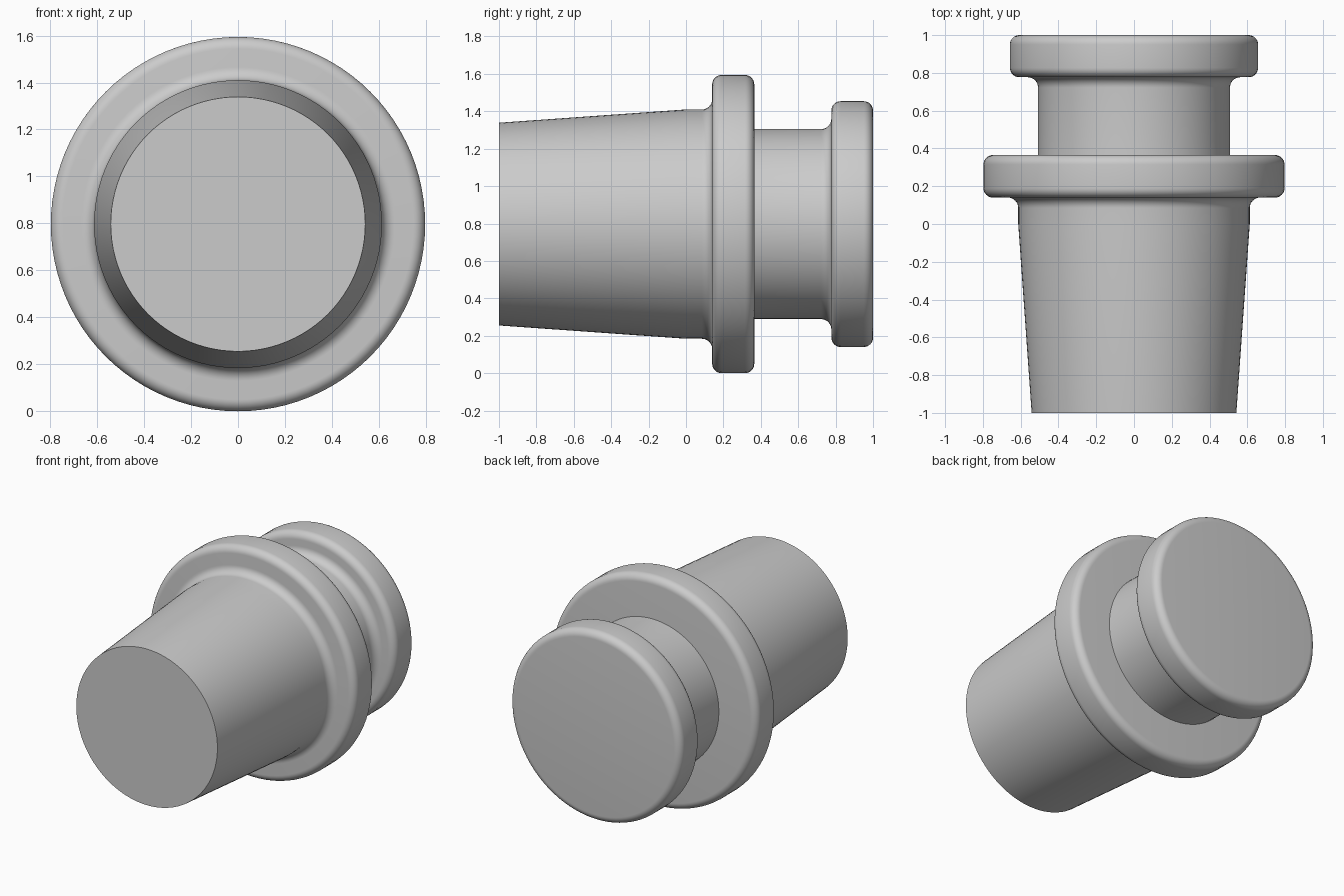
import bpy, bmesh, math

cube = bpy.data.objects.get("Cube")
if cube:
    bpy.data.objects.remove(cube, do_unlink=True)

SEGMENTS = 96
AXIS_HEIGHT = 0.797
ROUND = 0.05    # outer edge rounding
FILLET = 0.055  # inner corner fillet

grey = bpy.data.materials.new("plain_grey")
grey.use_nodes = True
grey.diffuse_color = (0.6, 0.6, 0.6, 1)
grey.node_tree.nodes["Principled BSDF"].inputs["Base Color"].default_value = (0.6, 0.6, 0.6, 1)


def arc(y, r, size, start, end, steps=8):
    """Quarter arc in the (y, radius) plane around a centre."""
    angles = [math.radians(start + (end - start) * i / steps) for i in range(steps + 1)]
    return [(y + size * math.cos(a), r + size * math.sin(a)) for a in angles]


def collar(front, back, radius, stem):
    """Fillet from the stem, then a disc with both rims rounded."""
    return (arc(front - FILLET, stem + FILLET, FILLET, -90, 0)
            + arc(front + ROUND, radius - ROUND, ROUND, 180, 90)
            + arc(back - ROUND, radius - ROUND, ROUND, 90, 0))


def lathe(name, profile):
    """Revolve a (y, radius) profile around the lengthwise axis."""
    bm = bmesh.new()
    rings = []
    for y, r in profile:
        ring = []
        for i in range(SEGMENTS):
            a = math.tau * i / SEGMENTS
            ring.append(bm.verts.new((r * math.sin(a), y, r * math.cos(a))))
        rings.append(ring)
    for a, b in zip(rings, rings[1:]):
        for i in range(SEGMENTS):
            j = (i + 1) % SEGMENTS
            bm.faces.new((a[i], a[j], b[j], b[i]))
    bm.faces.new(rings[0])
    bm.faces.new(rings[-1])
    bmesh.ops.recalc_face_normals(bm, faces=bm.faces)
    mesh = bpy.data.meshes.new(name)
    bm.to_mesh(mesh)
    bm.free()
    mesh.materials.append(grey)
    obj = bpy.data.objects.new(name, mesh)
    obj.location.z = AXIS_HEIGHT
    bpy.context.collection.objects.link(obj)
    bpy.ops.object.select_all(action="DESELECT")
    obj.select_set(True)
    bpy.context.view_layer.objects.active = obj
    bpy.ops.object.shade_smooth_by_angle(angle=math.radians(30))


# Tapered plug with its wide flange
lathe("tapered_plug_and_flange",
      [(-1, 0.542), (0, 0.613)] + collar(0.14, 0.365, 0.797, 0.613))

# Narrow neck rising from the flange into the rounded head
lathe("neck_and_head", [(0.35, 0.508)] + collar(0.777, 1, 0.657, 0.508))
